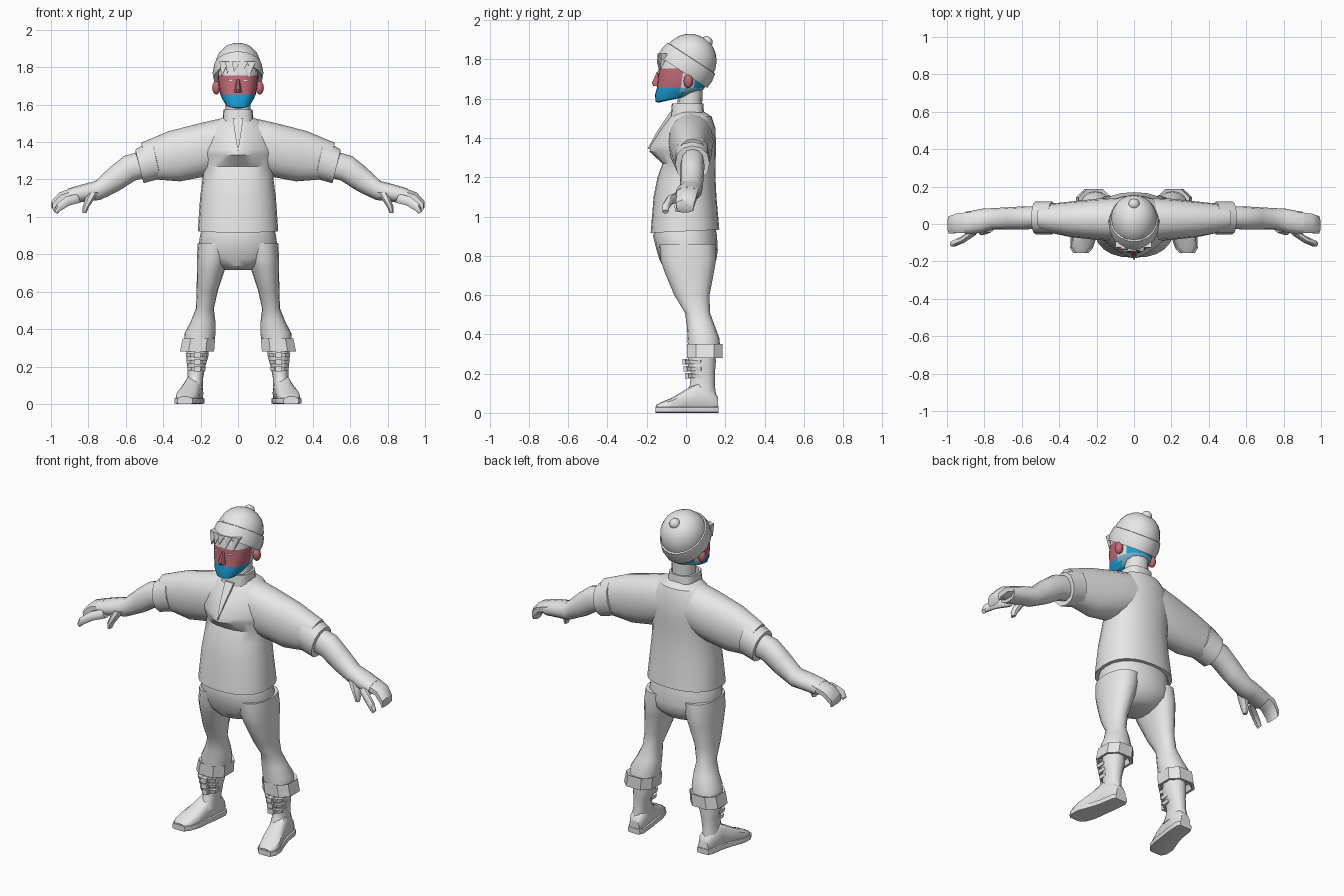
import bpy, bmesh, math
from mathutils import Vector as V


def mat(name, rgb):
    m = bpy.data.materials.new(name)
    m.diffuse_color = (*rgb, 1)
    return m


GREY = mat("plain_grey", (0.8, 0.8, 0.8))
PINK = mat("rosy_skin", (0.55, 0.15, 0.19))
BLUE = mat("beard_blue", (0.01, 0.36, 0.68))
PALE = mat("pale_blue", (0.22, 0.52, 0.72))


def finish(name, bm, mats, mirror=False, angle=40):
    bmesh.ops.recalc_face_normals(bm, faces=bm.faces)
    me = bpy.data.meshes.new(name)
    bm.to_mesh(me)
    bm.free()
    ob = bpy.data.objects.new(name, me)
    bpy.context.collection.objects.link(ob)
    for m in mats:
        me.materials.append(m)
    bpy.ops.object.select_all(action='DESELECT')
    ob.select_set(True)
    bpy.context.view_layer.objects.active = ob
    bpy.ops.object.shade_smooth_by_angle(angle=math.radians(angle))
    if mirror:
        ob.modifiers.new("mirror", 'MIRROR').use_mirror_merge = False
    return ob


def loft(name, rings, n=16, mats=(GREY,), mirror=False, rule=None, angle=40, caps=True):
    """Skin superellipse rings given as (centre, u, v, front power, back power)."""
    bm = bmesh.new()
    rows = []
    for c, u, v, nf, nb in rings:
        row = []
        for i in range(n):
            a = 2 * math.pi * (i + 0.5 * (n == 8)) / n
            ca, sa = math.cos(a), math.sin(a)
            p = 2 / (nf if sa < 0 else nb)
            row.append(bm.verts.new(V(c) + V(u) * math.copysign(abs(ca) ** p, ca)
                                    + V(v) * math.copysign(abs(sa) ** p, sa)))
        rows.append(row)
    for a, b in zip(rows, rows[1:]):
        for i in range(n):
            bm.faces.new((a[i], a[(i + 1) % n], b[(i + 1) % n], b[i]))
    if caps:
        bm.faces.new(rows[0])
        bm.faces.new(rows[-1])
    if rule:
        for f in bm.faces:
            f.material_index = rule(f.calc_center_median())
    return finish(name, bm, mats, mirror, angle)


def up(z, x, rx, y0, y1, nf=2.2, nb=2.2, tilt=0):
    """Horizontal ring."""
    return (x, (y0 + y1) / 2, z), (rx, 0, 0), (0, (y1 - y0) / 2, tilt), nf, nb


def side(x, z0, z1, y0, y1, lean=0.0, p=2.2):
    """Ring across a limb that runs sideways; lean moves its top outward."""
    return (x, (y0 + y1) / 2, (z0 + z1) / 2), (lean, 0, (z1 - z0) / 2), (0, (y1 - y0) / 2, 0), p, p


def along(y, x, rx, h, p=2.8):
    """Ring across the foot, resting on the ground."""
    return (x, y, h / 2), (rx, 0, 0), (0, 0, h / 2), p, p


def ball(name, c, s, m, mirror=False):
    bm = bmesh.new()
    bmesh.ops.create_uvsphere(bm, u_segments=12, v_segments=8, radius=1)
    for v in bm.verts:
        v.co = V(c) + V([a * b for a, b in zip(v.co, s)])
    return finish(name, bm, (m,), mirror, 60)


def poly(name, pts, depth, m, mirror=False):
    """Flat outline pushed back along y."""
    bm = bmesh.new()
    f = bm.faces.new([bm.verts.new(p) for p in pts])
    ext = bmesh.ops.extrude_face_region(bm, geom=[f])
    for v in ext["geom"]:
        if isinstance(v, bmesh.types.BMVert):
            v.co.y += depth
    return finish(name, bm, (m,), mirror)


# Shirt: body with a pointed overhanging chest, sleeves and rolled cuffs
loft("shirt_body", [
    up(0.925, 0, 0.215, -0.18, 0.17, 2.4, 2.4, 0.008), up(1.1, 0, 0.203, -0.165, 0.155),
    up(1.2, 0, 0.19, -0.145, 0.15), up(1.27, 0, 0.19, -0.12, 0.15),
    up(1.33, 0, 0.21, -0.185, 0.153, 1.35), up(1.36, 0, 0.21, -0.182, 0.153, 1.4),
    up(1.45, 0, 0.19, -0.125, 0.15, 1.6), up(1.51, 0, 0.13, -0.08, 0.13, 1.9),
    up(1.535, 0, 0.075, -0.06, 0.09)], 24, angle=30)
loft("sleeve", [
    side(0.04, 1.26, 1.525, -0.08, 0.14), side(0.12, 1.24, 1.52, -0.09, 0.14),
    side(0.2, 1.215, 1.497, -0.085, 0.135, 0.02), side(0.34, 1.19, 1.458, -0.07, 0.12, 0.03),
    side(0.48, 1.2, 1.395, -0.04, 0.105, 0.04)], mirror=True)
loft("sleeve_cuff", [
    side(0.435, 1.21, 1.405, -0.05, 0.115, 0.022), side(0.437, 1.205, 1.412, -0.055, 0.12, 0.023),
    side(0.527, 1.18, 1.36, -0.055, 0.12, 0.022), side(0.525, 1.2, 1.34, -0.04, 0.1, 0.022)],
    12, mirror=True, angle=35)
loft("collar", [
    up(1.49, 0, 0.085, -0.08, 0.095, 3, 3), up(1.575, 0, 0.078, -0.072, 0.088, 3, 3),
    up(1.575, 0, 0.066, -0.06, 0.076, 3, 3), up(1.53, 0, 0.066, -0.06, 0.076, 3, 3)], 16, angle=30)
poly("neck_placket", [(-0.028, -0.083, 1.53), (0.028, -0.083, 1.53), (0.014, -0.15, 1.43),
                      (0, -0.196, 1.345), (-0.014, -0.15, 1.43)], 0.03, GREY)

# Bare forearms, hands and fingers
loft("forearm", [
    side(0.48, 1.22, 1.355, -0.02, 0.09, 0.025), side(0.58, 1.195, 1.325, -0.03, 0.095, 0.03),
    side(0.66, 1.14, 1.265, -0.03, 0.09, 0.025), side(0.75, 1.09, 1.192, -0.03, 0.085, 0.012),
    side(0.81, 1.085, 1.177, -0.045, 0.082, 0.01), side(0.87, 1.075, 1.16, -0.055, 0.07, 0.01),
    side(0.9, 1.07, 1.15, -0.055, 0.065, 0.01)], 12, mirror=True)
loft("fingers", [
    side(0.87, 1.095, 1.16, -0.05, 0.068, 0.01), side(0.945, 1.075, 1.132, -0.052, 0.06, 0.012),
    side(0.985, 1.035, 1.085, -0.055, 0.045, 0.014), side(0.987, 1.02, 1.05, -0.05, 0.04, 0.01)],
    8, mirror=True)
loft("index_finger", [
    side(0.85, 1.075, 1.125, -0.06, -0.01, 0.01), side(0.91, 1.06, 1.11, -0.1, -0.06, 0.01),
    side(0.96, 1.03, 1.07, -0.122, -0.085, 0.01), side(0.975, 1.015, 1.035, -0.12, -0.09, 0.008)],
    8, mirror=True)
loft("thumb", [
    up(1.13, 0.775, 0.032, -0.045, 0.02), up(1.09, 0.795, 0.025, -0.055, 0.0),
    up(1.05, 0.815, 0.018, -0.06, -0.015), up(1.022, 0.82, 0.011, -0.055, -0.025)], 8, mirror=True)

# Trousers: seat, legs and rolled cuffs
loft("trouser_seat", [
    up(0.95, 0, 0.19, -0.155, 0.15), up(0.9, 0, 0.203, -0.168, 0.158), up(0.83, 0, 0.213, -0.15, 0.162),
    up(0.78, 0, 0.2, -0.135, 0.155), up(0.735, 0, 0.12, -0.11, 0.12), up(0.715, 0, 0.08, -0.05, 0.08)], 20)
loft("trouser_leg", [
    up(0.86, 0.12, 0.095, -0.135, 0.15), up(0.78, 0.135, 0.085, -0.13, 0.153),
    up(0.72, 0.145, 0.075, -0.11, 0.143), up(0.6, 0.165, 0.056, -0.06, 0.12),
    up(0.51, 0.177, 0.048, -0.005, 0.122), up(0.44, 0.187, 0.066, 0.005, 0.148),
    up(0.38, 0.202, 0.083, 0.008, 0.17), up(0.33, 0.208, 0.08, 0.01, 0.175)], mirror=True)
loft("trouser_cuff", [
    up(0.345, 0.207, 0.086, 0.008, 0.18, 2.6, 2.6), up(0.35, 0.209, 0.092, 0.0, 0.192, 2.6, 2.6),
    up(0.28, 0.219, 0.097, 0.0, 0.192, 2.6, 2.6), up(0.28, 0.219, 0.082, 0.015, 0.177, 2.6, 2.6),
    up(0.31, 0.215, 0.07, 0.025, 0.165, 2.6, 2.6)], 8, mirror=True, angle=30)

# Boots: shaft, foot, sole and front straps
loft("boot_shaft", [
    up(0.31, 0.215, 0.055, 0.02, 0.15), up(0.26, 0.217, 0.06, 0.005, 0.152),
    up(0.2, 0.223, 0.048, 0.025, 0.147), up(0.14, 0.228, 0.042, 0.02, 0.147),
    up(0.08, 0.235, 0.046, -0.02, 0.155)], 12, mirror=True)
foot = [(0.163, 0.228, 0.032, 0.08), (0.14, 0.229, 0.044, 0.115), (0.06, 0.238, 0.047, 0.155),
        (0.0, 0.252, 0.052, 0.12), (-0.07, 0.27, 0.062, 0.078), (-0.125, 0.28, 0.054, 0.055),
        (-0.152, 0.284, 0.034, 0.04)]
loft("boot_foot", [along(*f) for f in foot], 12, mirror=True)
loft("boot_sole", [along(y * 1.02, x, r + 0.007, 0.032, 6) for y, x, r, h in foot], 12, mirror=True, angle=30)
for i in range(3):
    z = 0.178 + i * 0.036
    loft("boot_strap", [up(z, 0.222, 0.05 + i * 0.004, 0.012 - i * 0.008, 0.1, 3, 3),
                        up(z + 0.02, 0.222, 0.053 + i * 0.004, 0.008 - i * 0.008, 0.1, 3, 3)], 8, mirror=True)
    poly("boot_buckle", [(0.2, -0.006 - i * 0.006, z - 0.004), (0.235, -0.006 - i * 0.006, z - 0.004),
                         (0.235, -0.006 - i * 0.006, z + 0.024), (0.2, -0.006 - i * 0.006, z + 0.024)],
         0.03, GREY, True)


# Head: rosy face, blue beard and pale blue nape
def face_colour(c):
    if c.y < -0.02:
        return 2 if c.z < 1.655 else 1 if c.z < 1.755 else 0
    if c.z < 1.655:
        return 3
    return 2 if c.y > 0.03 and c.z < 1.71 else 0


loft("neck", [up(1.5, 0, 0.066, -0.045, 0.08), up(1.66, 0, 0.066, -0.04, 0.085)], 12)
loft("head", [
    up(1.592, 0, 0.04, -0.14, -0.03, 2.5, 2.2, 0.012), up(1.602, 0, 0.065, -0.155, 0.04, 2.6, 2.2, 0.018),
    up(1.632, 0, 0.085, -0.158, 0.085, 2.6, 2.2, 0.012), up(1.655, 0, 0.095, -0.148, 0.095, 2.6),
    up(1.705, 0, 0.104, -0.144, 0.105, 2.6), up(1.755, 0, 0.107, -0.14, 0.115, 2.6),
    up(1.82, 0, 0.108, -0.135, 0.12), up(1.88, 0, 0.08, -0.09, 0.11)],
    24, (GREY, PINK, BLUE, PALE), rule=face_colour)
loft("nose", [up(1.665, 0, 0.02, -0.168, -0.12), up(1.68, 0, 0.019, -0.176, -0.12),
              up(1.735, 0, 0.009, -0.15, -0.12)], 8, (PINK,))
ball("ear", (0.116, 0.012, 1.69), (0.022, 0.024, 0.036), PINK, True)
poly("eye", [(0.028, -0.146, 1.73), (0.042, -0.146, 1.723), (0.06, -0.144, 1.73), (0.045, -0.146, 1.738)],
     0.009, GREY, True)

# Fringe locks under the hat
for x, z in ((-0.075, 1.75), (-0.045, 1.765), (-0.01, 1.775), (0.03, 1.76), (0.07, 1.745)):
    y = -0.152 + abs(x) * 0.3
    poly("hair_lock", [(x - 0.024, y + 0.005, 1.83), (x + 0.024, y + 0.005, 1.83), (x - 0.012, y, z)], 0.03, GREY)

# Knitted hat, tilted back: turned-up band, dome and pompom
D, N = V((0, 0.837, -0.547)), V((0, 0.547, 0.837))
C = V((0, -0.018, 1.737))


def hat(h, rx, ry):
    return C + N * h, (rx, 0, 0), D * ry, 2, 2


loft("hat_band", [hat(0.01, 0.112, 0.135), hat(0, 0.13, 0.15), hat(0.04, 0.136, 0.153),
                  hat(0.082, 0.129, 0.145), hat(0.085, 0.118, 0.13)], 20, angle=35)
dome = [(0.06, 0.122, 0.138), (0.1, 0.122, 0.134), (0.14, 0.109, 0.117), (0.17, 0.088, 0.092),
        (0.192, 0.058, 0.06), (0.203, 0.022, 0.022)]
loft("hat_dome", [hat(*d) for d in dome], 20, angle=50)
ball("hat_pompom", (0, 0.105, 1.888), (0.031, 0.031, 0.031), GREY)
